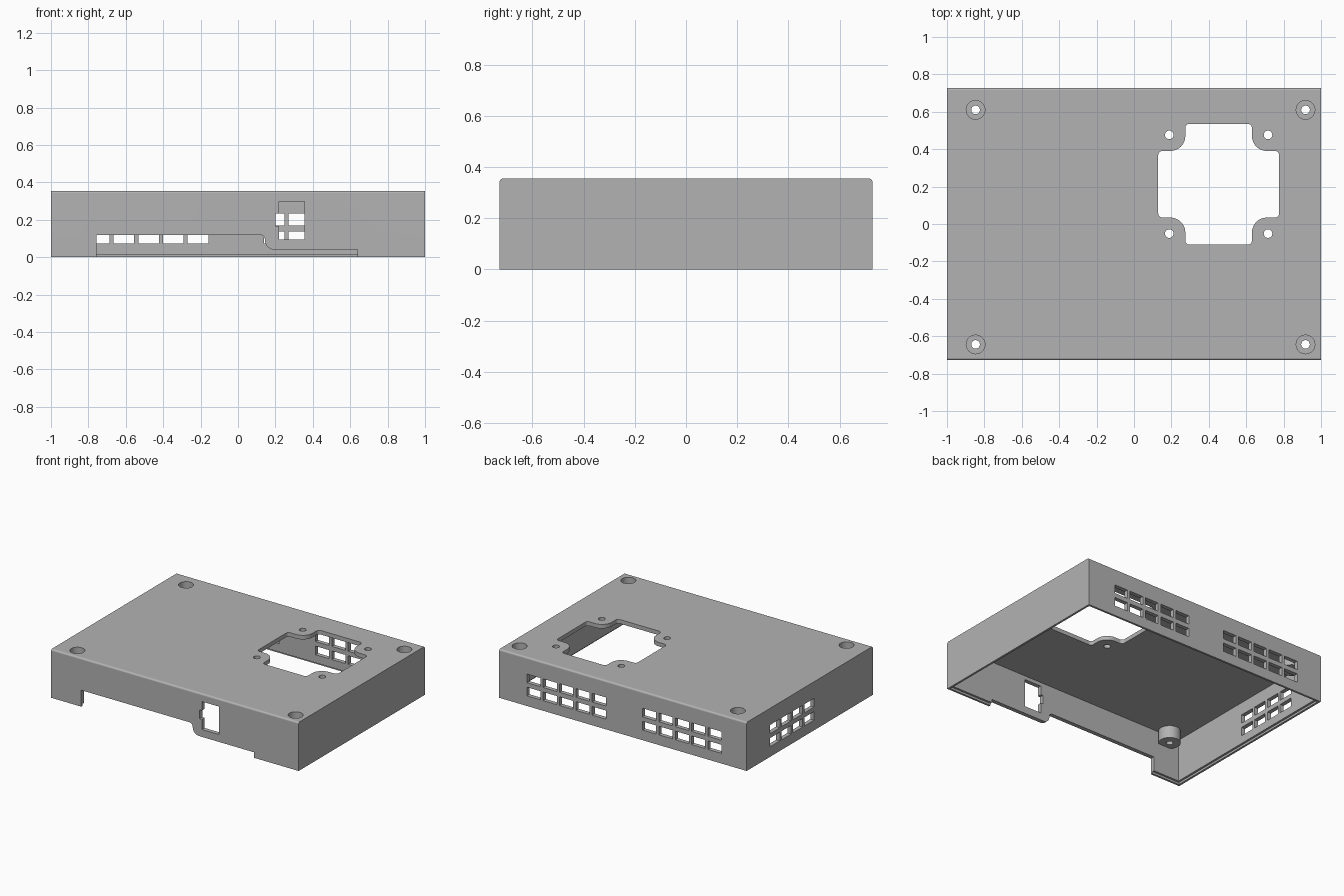
import bpy, bmesh, math
from mathutils import Vector

cube = bpy.data.objects.get("Cube")
if cube:
    bpy.data.objects.remove(cube, do_unlink=True)

W, D, H = 1.0, 0.728, 0.355      # half width, half depth, height
T = 0.03                         # wall thickness

grey = bpy.data.materials.new("grey_plastic")
grey.use_nodes = True
grey.diffuse_color = (0.45, 0.45, 0.45, 1)
grey.node_tree.nodes["Principled BSDF"].inputs["Base Color"].default_value = (0.45, 0.45, 0.45, 1)

AXES = {"X": lambda u, v, w: (w, u, v),
        "Y": lambda u, v, w: (u, w, v),
        "Z": lambda u, v, w: (u, v, w)}


def make(name, prisms):
    """One object from prisms given as (profile, axis, start, end)."""
    bm = bmesh.new()
    for pts, axis, a, b in prisms:
        at = AXES[axis]
        lo = [bm.verts.new(at(u, v, a)) for u, v in pts]
        hi = [bm.verts.new(at(u, v, b)) for u, v in pts]
        bm.faces.new(lo)
        bm.faces.new(hi[::-1])
        for i in range(len(pts)):
            j = (i + 1) % len(pts)
            bm.faces.new((lo[j], lo[i], hi[i], hi[j]))
    bmesh.ops.recalc_face_normals(bm, faces=bm.faces)
    mesh = bpy.data.meshes.new(name)
    bm.to_mesh(mesh)
    bm.free()
    mesh.materials.append(grey)
    obj = bpy.data.objects.new(name, mesh)
    bpy.context.collection.objects.link(obj)
    return obj


def rect(u0, u1, v0, v1):
    return [(u0, v0), (u1, v0), (u1, v1), (u0, v1)]


def circle(x, y, r, n=32):
    return [(x + r * math.cos(2 * math.pi * i / n), y + r * math.sin(2 * math.pi * i / n))
            for i in range(n)]


def rounded(corners, steps=8):
    """Round the square corners of an outline of (u, v, radius)."""
    out = []
    for i, (u, v, r) in enumerate(corners):
        p = Vector((u, v))
        if r == 0:
            out.append((u, v))
            continue
        d1 = (Vector(corners[i - 1][:2]) - p).normalized()
        d2 = (Vector(corners[(i + 1) % len(corners)][:2]) - p).normalized()
        c = p + r * (d1 + d2)
        for k in range(steps + 1):
            t = math.pi / 2 * k / steps
            out.append(tuple(c - r * (d2 * math.cos(t) + d1 * math.sin(t))))
    return out


def combine(target, tool, operation="DIFFERENCE"):
    tool.hide_render = True
    mod = target.modifiers.new(tool.name, "BOOLEAN")
    mod.operation = operation
    mod.solver = "EXACT"
    mod.object = tool
    bpy.ops.object.select_all(action="DESELECT")
    target.select_set(True)
    bpy.context.view_layer.objects.active = target
    bpy.ops.object.modifier_apply(modifier=mod.name)
    bpy.data.objects.remove(tool, do_unlink=True)


# Outer shell with softened front and back top edges
case = make("case_cover", [(rect(-W, W, -D, D), "Z", 0, H)])
bm = bmesh.new()
bm.from_mesh(case.data)
long_edges = [e for e in bm.edges
              if all(v.co.z > H - 0.01 for v in e.verts)
              and abs(e.verts[0].co.y - e.verts[1].co.y) < 0.01]
bmesh.ops.bevel(bm, geom=long_edges, offset=0.013, segments=4, profile=0.5, affect="EDGES")
bm.to_mesh(case.data)
bm.free()

# Hollow inside and stepped lip around the open bottom
combine(case, make("cavity", [(rect(-W + T, W - T, -D + T, D - T), "Z", -0.1, H - T)]))
s = T / 2
combine(case, make("lip_step", [(rect(-W + s, W - s, -D + s, D - s), "Z", -0.1, 0.015)]))

# Screw bosses hanging from the ceiling, with counterbored holes
screws = [(x, y) for x in (-0.847, 0.917) for y in (-0.644, 0.61)]
combine(case, make("bosses", [(circle(x, y, 0.074), "Z", 0.235, H - 0.018) for x, y in screws]), "UNION")
combine(case, make("counterbores", [(circle(x, y, 0.05), "Z", 0.265, H + 0.1) for x, y in screws]))
combine(case, make("screw_holes", [(circle(x, y, 0.023), "Z", 0.2, H + 0.1) for x, y in screws]))

# Cross-shaped fan opening with four mounting holes
FX, FY, A, B = 0.4525, 0.2125, 0.323, 0.178
arm = [(A, -B, 0.022), (A, B, 0.022), (B, B, 0.08)]
cross = []
for q in range(4):
    cs, sn = round(math.cos(q * math.pi / 2)), round(math.sin(q * math.pi / 2))
    cross += [(FX + u * cs - v * sn, FY + u * sn + v * cs, r) for u, v, r in arm]
M = 0.264
fan = [(rounded(cross), "Z", 0.3, H + 0.1)]
fan += [(circle(FX + i * M, FY + j * M, 0.023, 24), "Z", 0.3, H + 0.1) for i in (-1, 1) for j in (-1, 1)]
combine(case, make("fan_opening", fan))


# Vent grids in the back wall and one side wall
def vents(start, count, axis, a, b):
    return [(rect(start + 0.132 * i, start + 0.132 * i + 0.11, z, z + 0.063), axis, a, b)
            for i in range(count) for z in (0.074, 0.17)]


combine(case, make("vents", vents(-0.797, 5, "Y", D - 0.06, D + 0.1)
                   + vents(0.138, 5, "Y", D - 0.06, D + 0.1)
                   + vents(-0.05, 4, "X", -W - 0.1, -W + 0.06)))

# Front cable notch with a curved step
notch = rounded([(-0.757, -0.1, 0), (-0.757, 0.12, 0), (0.144, 0.12, 0.028),
                 (0.144, 0.04, 0.05), (0.64, 0.04, 0), (0.64, -0.1, 0)])
combine(case, make("front_notch", [(notch, "Y", -D - 0.1, -D + 0.06)]))

# Front port window with a small side tab
port = [(0.218, 0.094), (0.356, 0.094), (0.356, 0.298), (0.218, 0.298),
        (0.218, 0.233), (0.2, 0.233), (0.2, 0.168), (0.218, 0.168)]
combine(case, make("port_window", [(port, "Y", -D - 0.1, -D + 0.06)]))

# Smooth round surfaces while keeping the flat faces flat
bpy.ops.object.shade_smooth_by_angle(angle=math.radians(30))
weighted = case.modifiers.new("flat_faces", "WEIGHTED_NORMAL")
weighted.keep_sharp = True
